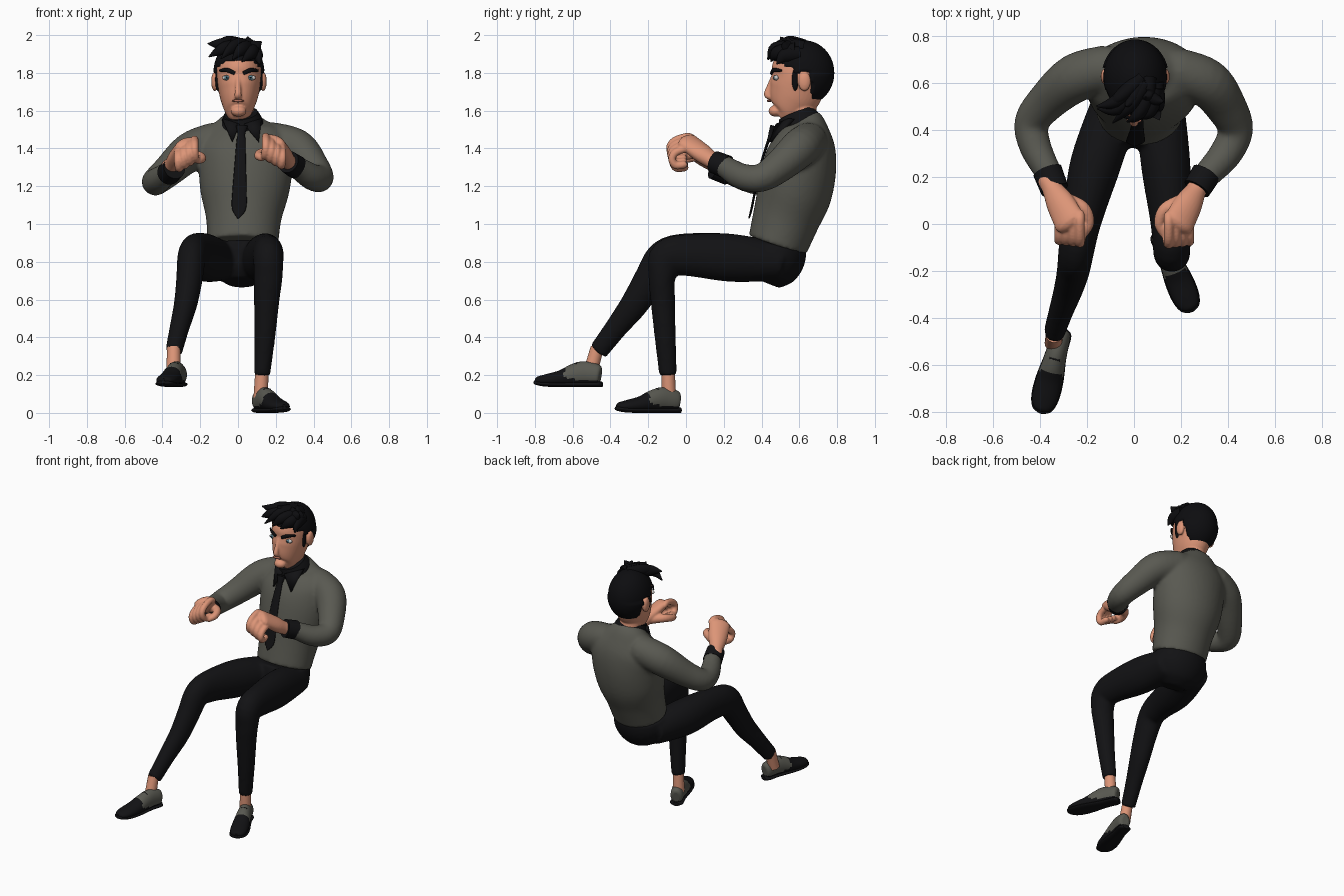
import bpy, bmesh, math
from mathutils import Vector, Matrix

def mat(name, *c):
    m = bpy.data.materials.new(name)
    m.diffuse_color = (*c, 1)
    return m

GREY = mat("shirt grey", .10, .10, .083)
BLACK = mat("cloth black", .006, .006, .007)
HAIR = mat("hair black", .004, .004, .005)
SKIN = mat("skin", .72, .30, .185)
LIP = mat("lip", .42, .15, .10)
WHITE = mat("eye white", .62, .60, .58)
IRIS = mat("iris blue", .10, .22, .28)

def smooth_path(pts, sub):
    """Catmull-Rom through rows (x, y, z, radius a, radius b)."""
    if len(pts) < 3:
        return [list(p) for p in pts]
    P = [pts[0]] + list(pts) + [pts[-1]]
    out = []
    for i in range(1, len(P) - 2):
        for s in range(sub):
            t = s / sub
            out.append([.5 * (2*b + (c-a)*t + (2*a-5*b+4*c-d)*t*t + (3*b-a-3*c+d)*t**3)
                        for a, b, c, d in zip(*P[i-1:i+3])])
    return out + [list(pts[-1])]

def tube(bm, pts, side=(1, 0, 0), n=24, sub=5, rounded=False):
    """Closed loft of elliptical rings along a path; 'a' lies along side."""
    pts = smooth_path([p if len(p) == 5 else (*p, p[3]) for p in pts], sub)
    C = [Vector(p[:3]) for p in pts]
    tang = [(C[min(i+1, len(C)-1)] - C[max(i-1, 0)]).normalized() for i in range(len(C))]
    rows = [(c, t, p[3], p[4]) for c, t, p in zip(C, tang, pts)]
    if rounded:
        def cap(r, sgn):
            c, t, a, b = r
            return [(c + t*sgn*min(a, b)*k, t, a*s, b*s) for k, s in ((.5, .86), (.85, .5), (.98, .15))]
        rows = cap(rows[0], -1)[::-1] + rows + cap(rows[-1], 1)
    rings = []
    for c, t, a, b in rows:
        s = Vector(side)
        s = (s - t * s.dot(t)).normalized()
        u = t.cross(s)
        rings.append([bm.verts.new(c + s*a*math.cos(2*math.pi*k/n) + u*b*math.sin(2*math.pi*k/n))
                      for k in range(n)])
    for r, q in zip(rings, rings[1:]):
        for k in range(n):
            bm.faces.new((r[k], r[(k+1) % n], q[(k+1) % n], q[k]))
    bm.faces.new(rings[0])
    bm.faces.new(rings[-1])

def ball(bm, c, r, seg=24):
    M = Matrix.Translation(c) @ Matrix.Diagonal((*r, 1))
    return bmesh.ops.create_uvsphere(bm, u_segments=seg, v_segments=seg*2//3, radius=1, matrix=M)["verts"]

def finish(name, bm, *mats, voxel=0, smooth=0):
    bmesh.ops.recalc_face_normals(bm, faces=bm.faces)
    for f in bm.faces:
        f.smooth = len(f.verts) <= 4
    me = bpy.data.meshes.new(name)
    bm.to_mesh(me)
    bm.free()
    for m in mats:
        me.materials.append(m)
    ob = bpy.data.objects.new(name, me)
    bpy.context.collection.objects.link(ob)
    if voxel:   # fuse overlapping volumes into one soft skin
        r = ob.modifiers.new("fuse", 'REMESH')
        r.mode, r.voxel_size, r.use_smooth_shade = 'VOXEL', voxel, True
        s = ob.modifiers.new("soften", 'SMOOTH')
        s.factor, s.iterations = .5, smooth
    return ob

# shirt: torso and both sleeves
bm = bmesh.new()
tube(bm, [(.025, .485, .89, .187, .16), (.03, .53, 1.03, .2, .178), (.035, .575, 1.17, .235, .198),
          (.04, .605, 1.32, .25, .193), (.03, .625, 1.43, .245, .165), (.02, .63, 1.52, .16, .115),
          (.02, .615, 1.57, .09, .08)], n=40)
tube(bm, [(.18, .65, 1.44, .1), (.31, .6, 1.40, .103), (.39, .5, 1.31, .088), (.432, .40, 1.245, .075),
          (.39, .30, 1.25, .07), (.32, .22, 1.295, .06), (.285, .185, 1.315, .056)], (0, 0, 1), rounded=True)
tube(bm, [(-.12, .66, 1.44, .1), (-.25, .62, 1.385, .103), (-.37, .52, 1.28, .085), (-.435, .43, 1.225, .074),
          (-.42, .33, 1.235, .068), (-.37, .23, 1.27, .058), (-.35, .2, 1.28, .055)], (0, 0, 1), rounded=True)
finish("shirt", bm, GREY, voxel=.012, smooth=6)

# trousers: pelvis, planted leg, stretched leg
bm = bmesh.new()
tube(bm, [(.02, .49, .89, .18, .15), (.02, .475, .82, .187, .155), (.02, .44, .74, .15, .13),
          (.02, .42, .69, .08, .08)], n=36)
tube(bm, [(.11, .5, .80, .105, .1), (.135, .25, .82, .105, .127), (.155, .02, .835, .087, .112),
          (.16, -.1, .82, .08, .098), (.16, -.127, .72, .076, .072), (.152, -.123, .6, .068, .065),
          (.142, -.11, .4, .055, .056), (.127, -.095, .2, .043, .047)])
tube(bm, [(-.08, .5, .80, .105, .1), (-.165, .25, .82, .108, .127), (-.22, .02, .84, .084, .112),
          (-.245, -.11, .82, .076, .1), (-.257, -.19, .71, .07, .085), (-.277, -.27, .58, .062, .075),
          (-.31, -.37, .45, .052, .06), (-.34, -.465, .325, .045, .052)])
finish("trousers", bm, BLACK, voxel=.012, smooth=4)

# collar with two points
bm = bmesh.new()
tube(bm, [(.02, .613, 1.50, .125, .13), (.02, .60, 1.54, .112, .115), (.015, .583, 1.585, .09, .097)], n=32)
for s in (-1, 1):
    a, b, c = (Vector((.02 + s*x, y, z)) for x, y, z in
               ((.012, .475, 1.53), (.105, .545, 1.56), (.07 + .02*s, .44, 1.435)))
    top = [bm.verts.new(p) for p in (a, b, c)]
    low = [bm.verts.new(p + Vector((0, .03, -.005))) for p in (a, b, c)]
    bm.faces.new(top)
    bm.faces.new(low[::-1])
    for k in range(3):
        bm.faces.new((top[k], low[k], low[(k+1) % 3], top[(k+1) % 3]))
finish("collar", bm, BLACK)

# necktie with knot
bm = bmesh.new()
tube(bm, [(.02, .462, 1.52, .032, .016), (.018, .45, 1.475, .02, .014), (.016, .436, 1.44, .024, .008),
          (.012, .398, 1.32, .03, .007), (.008, .365, 1.17, .038, .006), (.005, .347, 1.08, .037, .006),
          (0, .333, 1.03, .004, .004)], n=16)
finish("necktie", bm, BLACK)

# cuffs and hands; the second hand is a shifted mirror image
for label, p, q in (("left", (.307, .215, 1.302), (.267, .15, 1.328)),
                    ("right", (-.368, .225, 1.268), (-.337, .145, 1.297))):
    bm = bmesh.new()
    tube(bm, [(*p, .063), (*q, .06)], (0, 0, 1))
    finish(label + "_cuff", bm, BLACK)
    bm = bmesh.new()
    tube(bm, [(.285, .18, 1.315, .042), (.262, .14, 1.335, .046, .042), (.232, .085, 1.375, .062, .045),
              (.192, .008, 1.435, .07, .036)], (.085, 0, -.06), rounded=True)
    for i in range(4):
        t = i / 3
        K = Vector((.147 + .088*t, .005, 1.462 - .062*t))
        k = 1 - .12 * t
        path = [K + Vector(d)*k for d in ((0, .03, -.01), (0, 0, 0), (0, -.065, -.022),
                                          (0, -.09, -.06), (-.005, -.07, -.1), (-.01, -.02, -.098))]
        tube(bm, [(*v, .021) for v in path], n=12, sub=4, rounded=True)
    tube(bm, [(.22, .1, 1.36, .035), (.135, .065, 1.375, .028), (.108, .005, 1.362, .023),
              (.125, -.04, 1.35, .018)], (0, 0, 1), n=14, rounded=True)
    if label == "right":
        for v in bm.verts:
            v.co = (-v.co.x - .083, v.co.y + .005, v.co.z - .015)
    finish(label + "_hand", bm, SKIN, voxel=.006, smooth=2)

# head: skull, jaw, nose, ears and neck fused
bm = bmesh.new()
tube(bm, [(.003, .50, 1.563, .035, .03), (.003, .528, 1.592, .068, .085), (.004, .558, 1.65, .093, .125),
          (.005, .58, 1.70, .107, .142), (.005, .597, 1.76, .119, .146), (.005, .607, 1.81, .121, .154),
          (.005, .615, 1.86, .116, .142), (.005, .62, 1.91, .085, .1), (.005, .62, 1.945, .04, .04)],
     n=40)
tube(bm, [(0, .465, 1.785, .013), (0, .442, 1.73, .014), (0, .43, 1.685, .019, .018), (0, .45, 1.668, .018, .012)],
     n=14, rounded=True)
ball(bm, (.003, .475, 1.598), (.042, .038, .03))                      # chin
tube(bm, [(.015, .635, 1.5, .078), (.005, .6, 1.66, .075)])           # neck
for s in (-1, 1):
    ball(bm, (.005 + s*.128, .627, 1.755), (.019, .034, .052))        # ears
finish("head", bm, SKIN, voxel=.006, smooth=3)

# eyes, irises, brows, mouth
def face_part(name, m, items):
    b = bmesh.new()
    for c, r in items:
        ball(b, c, r, 16)
    finish(name, b, m)
E = [(.005 + s*.063, s) for s in (-1, 1)]
face_part("eyes", WHITE, [((x, .479, 1.774), (.026, .013, .014)) for x, s in E])
face_part("irises", IRIS, [((x - .002, .47, 1.775), (.0125, .008, .0125)) for x, s in E])
face_part("pupils", HAIR, [((x - .002, .464, 1.775), (.005, .004, .005)) for x, s in E])
face_part("mouth", LIP, [((0, .44, 1.652), (.033, .012, .0075))])
bm = bmesh.new()
for x, s in E:
    tube(bm, [(x - s*.04, .452, 1.798, .007, .01), (x, .464, 1.815, .007, .012),
              (x + s*.037, .505, 1.812, .006, .006)], (0, 1, 0), n=10)
finish("eyebrows", bm, HAIR)

# hair: cap tucked into the skull below the hairline, sideburns, swept tufts
def hairline(y):
    for limit, z in ((.505, 1.865), (.56, 1.825), (.60, 1.79), (.665, 1.805)):
        if y < limit:
            return z
    return 1.65
bm = bmesh.new()
C = Vector((.005, .625, 1.80))
for v in ball(bm, C, (.135, .16, .172), 72):
    d = v.co - C
    if v.co.z < hairline(v.co.y):
        d *= .82
    elif d.y > .03 and d.z < 0:
        d.x *= 1.06
    elif d.y < 0 and d.z > .05:
        d.y *= 1.1
    v.co = C + d
for s in (-1, 1):
    ball(bm, (.005 + s*.114, .578, 1.765), (.012, .018, .06), 14)
for root, mid, tip in (
        ((.03, .60, 1.93), (-.07, .49, 1.93), (-.155, .49, 1.885)),
        ((.02, .60, 1.94), (-.08, .52, 1.95), (-.16, .50, 1.955)),
        ((.03, .62, 1.94), (-.06, .54, 1.96), (-.115, .50, 1.945)),
        ((.05, .60, 1.94), (-.02, .50, 1.94), (-.09, .43, 1.875)),
        ((.07, .58, 1.93), (.02, .47, 1.925), (-.03, .435, 1.87)),
        ((.09, .58, 1.92), (.07, .48, 1.905), (.02, .45, 1.86)),
        ((.09, .60, 1.90), (.105, .52, 1.89), (.115, .48, 1.845)),
        ((.03, .60, 1.94), (-.01, .53, 1.955), (-.035, .50, 1.99)),
        ((.06, .62, 1.93), (.06, .55, 1.95), (.05, .54, 1.992)),
        ((.05, .56, 1.92), (.09, .53, 1.94), (.125, .52, 1.965))):
    tube(bm, [(*root, .04, .035), (*mid, .036, .028), (*tip, .003)], (0, 0, 1), n=12)
finish("hair", bm, HAIR)

# shoes: two-tone uppers, soles with heels, laces, bare ankles
for label, loc, turn, ankle in (
        ("left", (.115, -.062, 0), .40, ((.127, -.095, .23), (.12, -.09, .08))),
        ("right", (-.312, -.478, .137), -.25, ((-.34, -.47, .345), (-.342, -.505, .22)))):
    M = Matrix.Translation(loc) @ Matrix.Rotation(turn, 4, 'Z')
    bm = bmesh.new()
    tube(bm, [(0, .027, .06, .02, .035), (0, .012, .062, .04, .056), (0, -.06, .07, .045, .066),
              (0, -.12, .062, .05, .06), (0, -.19, .045, .057, .044), (0, -.27, .036, .055, .032),
              (0, -.315, .034, .038, .022), (0, -.33, .034, .012, .01)])
    for v in bm.verts:
        v.co.z = max(v.co.z, .018)
    for f in bm.faces:
        c = f.calc_center_median()
        f.material_index = int(c.y < -.16 or c.z < .032 or (c.y < -.1 and c.z < .05))
    bm.transform(M)
    finish(label + "_shoe", bm, GREY, BLACK)
    bm = bmesh.new()
    tube(bm, [(0, .035, .014, .02, .014), (0, .012, .014, .044, .014), (0, -.07, .014, .045, .014),
              (0, -.19, .014, .06, .014), (0, -.27, .016, .059, .014), (0, -.32, .022, .042, .012),
              (0, -.337, .026, .012, .008)])
    for i in range(4):
        y = -.1 - .02*i
        tube(bm, [(-.022, y, .122 - .009*i, .004), (0, y, .129 - .0095*i, .004), (.022, y, .122 - .009*i, .004)],
             (0, 1, 0), n=8, sub=3)
    bm.transform(M)
    finish(label + "_sole_and_laces", bm, BLACK)
    bm = bmesh.new()
    tube(bm, [(*ankle[0], .035), (*ankle[1], .038)])
    finish(label + "_ankle", bm, SKIN)
